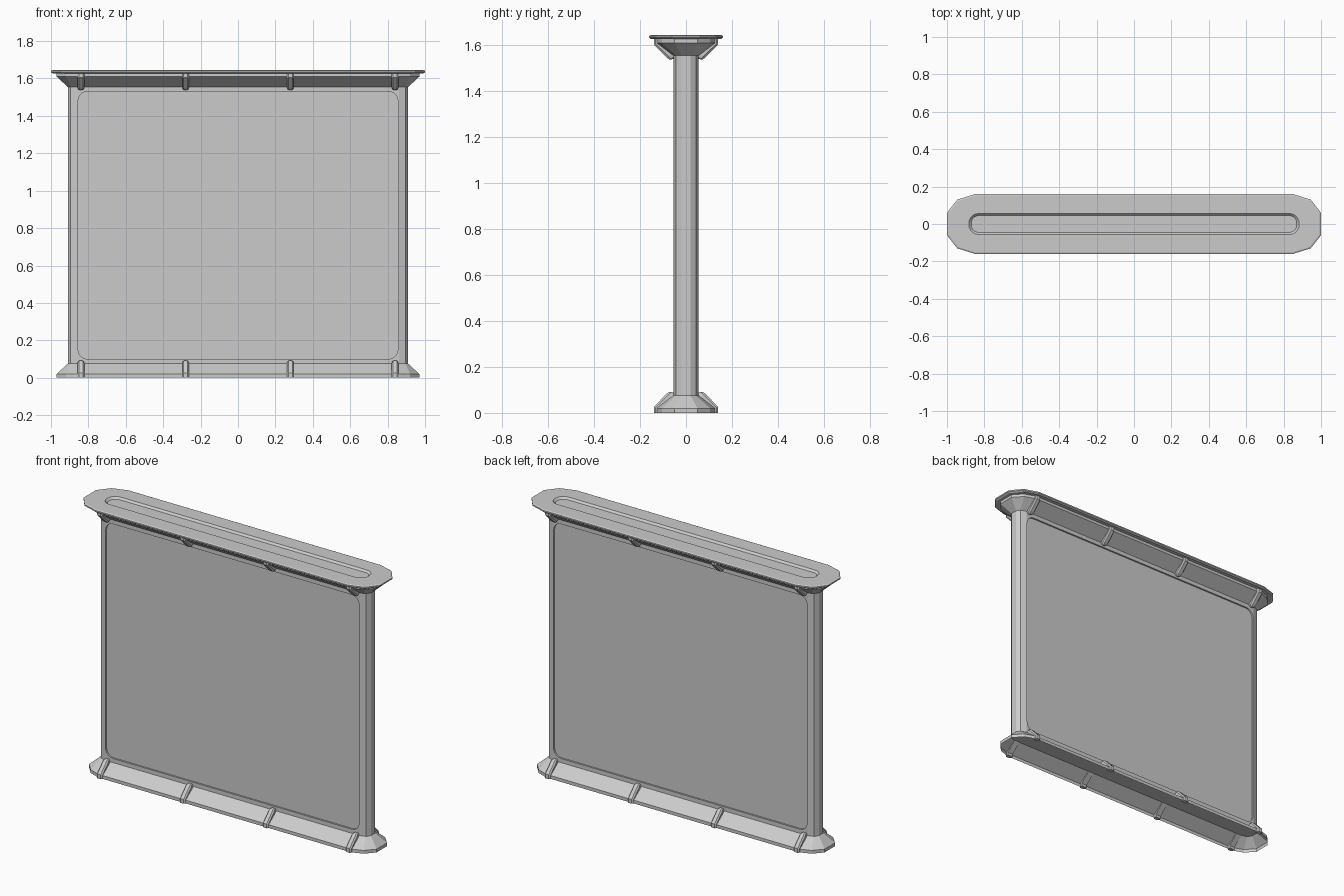
import bpy, math

if "Cube" in bpy.data.objects:
    bpy.data.objects.remove(bpy.data.objects["Cube"])

H = 1.63  # underside of the top plate


def mesh(name, verts, faces):
    me = bpy.data.meshes.new(name)
    me.from_pydata(verts, [], faces)
    ob = bpy.data.objects.new(name, me)
    bpy.context.collection.objects.link(ob)
    return ob


def loft(name, rings, caps=True):
    """Skin a list of equal-length rings that run anticlockwise, low to high."""
    n = len(rings[0])
    verts = [p for r in rings for p in r]
    faces = [(k * n + i, k * n + (i + 1) % n, (k + 1) * n + (i + 1) % n, (k + 1) * n + i)
             for k in range(len(rings) - 1) for i in range(n)]
    if caps:
        faces += [tuple(reversed(range(n))), tuple(range(len(verts) - n, len(verts)))]
    return mesh(name, verts, faces)


def outline(quarter, z):
    """Mirror a quarter outline (from +x towards +y) into a full ring."""
    q = quarter
    pts = (q + [(-x, y) for x, y in reversed(q)] + [(-x, -y) for x, y in q]
           + [(x, -y) for x, y in reversed(q)])
    return [(x, y, z) for x, y in pts]


def rounded(hx, hy, r, n):
    """Quarter of a rounded rectangle."""
    return [(hx - r + r * math.cos(math.pi / 2 * i / n), hy - r + r * math.sin(math.pi / 2 * i / n))
            for i in range(n + 1)]


def cut(ob, cutter):
    m = ob.modifiers.new("recess", "BOOLEAN")
    m.operation, m.solver, m.object = "DIFFERENCE", "EXACT", cutter
    cutter.hide_render = True
    cutter.hide_set(True)


def flip_z(ob, name):
    """Copy of an object turned upside down to meet the top plate."""
    me = ob.data.copy()
    for v in me.vertices:
        v.co.z = H - v.co.z
    me.flip_normals()
    new = bpy.data.objects.new(name, me)
    bpy.context.collection.objects.link(new)
    return new


WALL = [(0.91, 0.02), (0.895, 0.043), (0.86, 0.055)]
FOOT = [(0.97, 0.05), (0.92, 0.105), (0.85, 0.13)]
RIM = [(0.99, 0.058), (0.94, 0.123), (0.85, 0.152)]
PLATE = [(1.0, 0.06), (0.945, 0.13), (0.85, 0.16)]

# wall with a shallow rounded panel on both faces
wall = loft("wall", [outline(WALL, 0.07), outline(WALL, H - 0.07)])
panel = rounded(0.855, 0.715, 0.05, 5)
for s, label in ((-1, "front"), (1, "back")):
    c = loft(label + "_panel_cutter", [outline(panel, -0.03), outline(panel, 0.03)])
    c.rotation_euler.x = math.pi / 2
    c.location = (0, s * 0.075, 0.815)
    cut(wall, c)

# flared base, open underneath, and matching crown
base = loft("base", [outline(FOOT, 0), outline(FOOT, 0.02), outline(WALL, 0.075)], caps=False)
flip_z(base, "crown")

# top plate with bevelled rims and a long sunken slot
plate = loft("top_plate", [outline(RIM, H - 0.003), outline(PLATE, H + 0.003),
                           outline(PLATE, H + 0.011), outline(RIM, H + 0.015)])
cut(plate, loft("slot_cutter", [outline(rounded(0.87, 0.045, 0.04, 5), H + 0.003),
                                outline(rounded(0.885, 0.058, 0.053, 5), H + 0.017)]))

# ribs: outer (y, z), inner (y, z), half width at each station
STATIONS = [((0.14, 0.0), (0.115, 0.0), 0.018), ((0.14, 0.026), (0.115, 0.016), 0.018),
            ((0.085, 0.083), (0.058, 0.066), 0.018), ((0.074, 0.091), (0.05, 0.078), 0.015),
            ((0.064, 0.092), (0.05, 0.087), 0.008)]


def rib(name, x, side):
    rings = []
    for (oy, oz), (iy, iz), w in STATIONS:
        my, mz = iy + (oy - iy) * 0.7, iz + (oz - iz) * 0.7
        sec = [(-w, iy, iz), (w, iy, iz), (w, my, mz),
               (w * 0.6, oy, oz), (-w * 0.6, oy, oz), (-w, my, mz)]
        rings.append([(x + side * px, side * py, pz) for px, py, pz in sec])
    return loft(name, rings)


for side, label in ((-1, "front"), (1, "back")):
    for i, x in enumerate((-0.84, -0.28, 0.28, 0.84)):
        r = rib(f"{label}_base_rib_{i + 1}", x, side)
        flip_z(r, f"{label}_crown_rib_{i + 1}")
